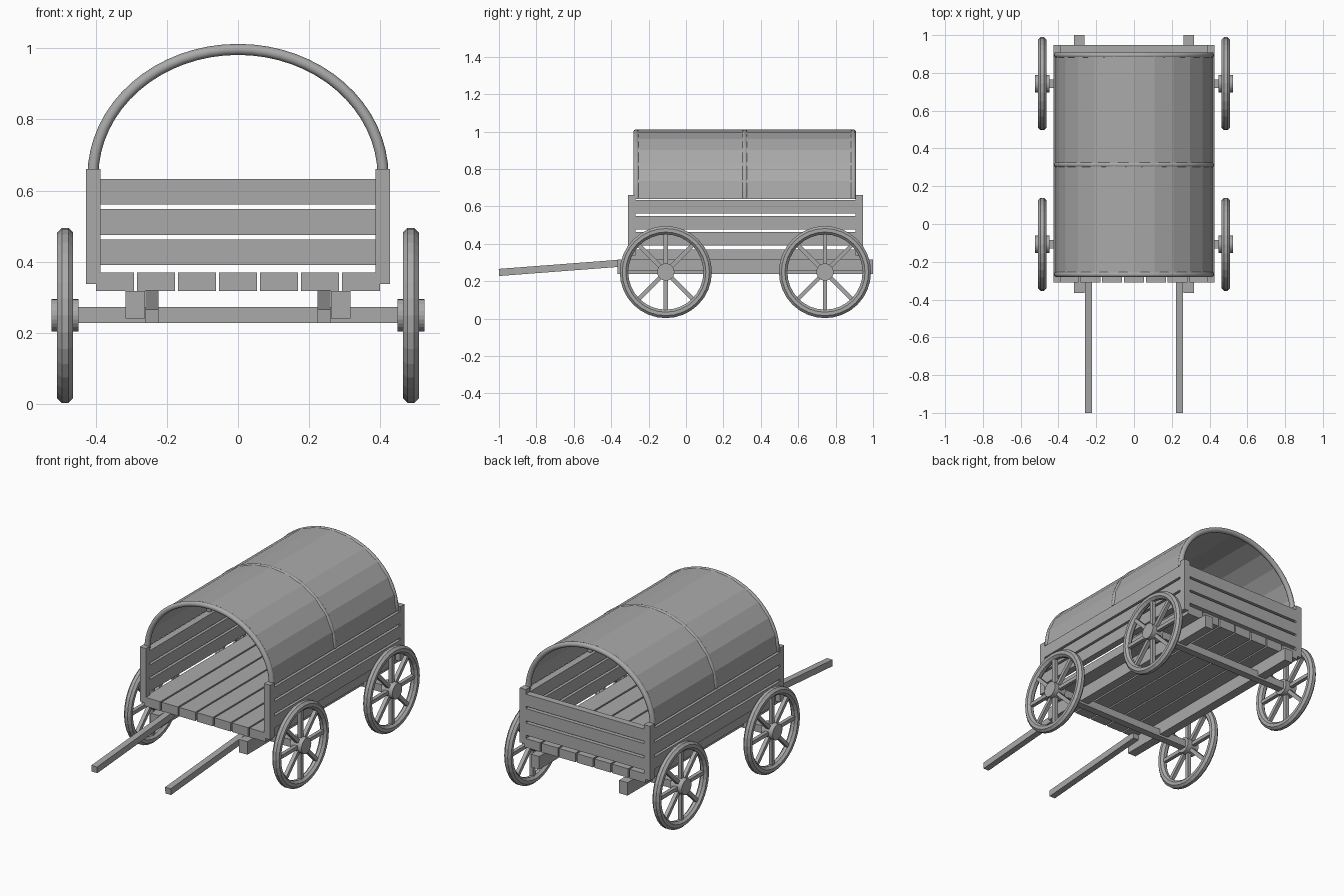
import bpy, bmesh, math
from mathutils import Matrix, Vector

if "Cube" in bpy.data.objects:
    bpy.data.objects.remove(bpy.data.objects["Cube"], do_unlink=True)

GREY = (0.4, 0.4, 0.4, 1.0)
mat = bpy.data.materials.new("plain_grey")
mat.use_nodes = True
mat.diffuse_color = GREY
mat.node_tree.nodes["Principled BSDF"].inputs["Base Color"].default_value = GREY


def finish(name, bm):
    """Turn a bmesh into a named, coloured object."""
    mesh = bpy.data.meshes.new(name)
    bm.to_mesh(mesh)
    bm.free()
    mesh.materials.append(mat)
    obj = bpy.data.objects.new(name, mesh)
    bpy.context.collection.objects.link(obj)
    return obj


def add_box(bm, lo, hi, turn=Matrix()):
    """Box between two corners, then transformed by turn."""
    lo, hi = Vector(lo), Vector(hi)
    m = turn @ Matrix.Translation((lo + hi) / 2) @ Matrix.Diagonal((*(hi - lo), 1))
    bmesh.ops.create_cube(bm, size=1, matrix=m)


def box(name, lo, hi, turn=Matrix()):
    bm = bmesh.new()
    add_box(bm, lo, hi, turn)
    return finish(name, bm)


def sweep(bm, rings, closed):
    """Skin a list of closed vertex rings."""
    vs = [[bm.verts.new(p) for p in ring] for ring in rings]
    n = len(vs[0])
    pairs = list(zip(vs, vs[1:])) + ([(vs[-1], vs[0])] if closed else [])
    for a, b in pairs:
        for j in range(n):
            k = (j + 1) % n
            bm.faces.new((a[j], a[k], b[k], b[j]))
    if not closed:
        bm.faces.new(vs[0])
        bm.faces.new(vs[-1])
    bmesh.ops.recalc_face_normals(bm, faces=bm.faces)


def arch(a, b, t):
    return Vector((a * math.cos(t), 0, ARCH_Z + b * math.sin(t)))


# Main dimensions
FRONT, BACK = -0.31, 0.947
SIDE, POST = 0.427, 0.04
FLOOR_LOW, FLOOR_TOP = 0.317, 0.37
ARCH_Z = 0.64
AXLES = {"front": -0.108, "back": 0.743}
HOOPS = {"front": -0.266, "middle": 0.314, "back": 0.894}
WHEEL_Z, WHEEL_X = 0.249, 0.486

# Floor planks
for i in range(7):
    x = (i - 3) * 0.1153
    box(f"floor_plank_{i + 1}", (x - 0.053, FRONT, FLOOR_LOW), (x + 0.053, BACK, FLOOR_TOP))

# Corner posts, side rails, bearers and shafts on both sides
for side, s in (("left", 1), ("right", -1)):
    def pair_box(name, x0, x1, y0, y1, z0, z1, turn=Matrix()):
        xs = sorted((s * x0, s * x1))
        return box(f"{side}_{name}", (xs[0], y0, z0), (xs[1], y1, z1), turn)

    inner = SIDE - POST
    pair_box("front_post", inner, SIDE, FRONT, FRONT + POST, 0.337, 0.66)
    pair_box("back_post", inner, SIDE, BACK - POST, BACK, 0.337, 0.66)
    for i in range(3):
        z = 0.39 + i * 0.0855
        pair_box(f"side_rail_{i + 1}", inner, SIDE, FRONT, BACK, z, z + 0.072)
    pair_box("bearer", 0.262, 0.317, -0.365, 1.0, 0.24, FLOOR_LOW)
    tilt = Matrix.Translation((0, -1, 0.247)) @ Matrix.Rotation(math.atan(0.076), 4, "X")
    pair_box("shaft", 0.223, 0.26, 0, 0.73, -0.019, 0.019, tilt)

# Tailgate rails
for i in range(3):
    z = 0.39 + i * 0.0855
    box(f"tailgate_rail_{i + 1}", (POST - SIDE, BACK - POST, z), (SIDE - POST, BACK, z + 0.072))


def wheel(name, x, y):
    """Rim, eight spokes and a hub, turning about the x axis."""
    bm = bmesh.new()
    rings = []
    for i in range(32):
        t = math.tau * i / 32
        ring = []
        for j in range(8):
            u = math.tau * (j + 0.5) / 8
            r = 0.2235 + 0.0245 * math.cos(u)
            ring.append((0.0245 * math.sin(u), r * math.cos(t), r * math.sin(t)))
        rings.append(ring)
    sweep(bm, rings, True)
    for i in range(8):
        add_box(bm, (-0.011, -0.011, 0.02), (0.011, 0.011, 0.215),
                Matrix.Rotation(math.tau * i / 8, 4, "X"))
    bmesh.ops.create_cone(bm, cap_ends=True, segments=24, radius1=0.046, radius2=0.046,
                          depth=0.076, matrix=Matrix.Rotation(math.pi / 2, 4, "Y"))
    finish(name, bm).location = (x, y, WHEEL_Z)


# Axles and wheels
for end, y in AXLES.items():
    box(f"{end}_axle", (-WHEEL_X, y - 0.022, 0.227), (WHEEL_X, y + 0.022, 0.272))
    wheel(f"{end}_left_wheel", WHEEL_X, y)
    wheel(f"{end}_right_wheel", -WHEEL_X, y)

# Round hoops that hold the cover
for place, y in HOOPS.items():
    bm = bmesh.new()
    rings = []
    for i in range(33):
        t = math.pi * i / 32
        centre = arch(0.408, 0.357, t)
        out = Vector((math.cos(t) / 0.408, 0, math.sin(t) / 0.357)).normalized()
        rings.append([centre + 0.0155 * (out * math.cos(u) + Vector((0, y / 0.0155 + math.sin(u), 0)))
                      for u in (math.tau * j / 10 for j in range(10))])
    sweep(bm, rings, False)
    hoop = finish(f"{place}_hoop", bm)
    hoop.data.shade_smooth()
    hoop.data.set_sharp_from_angle(angle=math.radians(40))

# Faceted cover sheet
bm = bmesh.new()
rows = []
for i in range(13):
    p = arch(0.419, 0.37, math.pi * i / 12)
    rows.append([bm.verts.new((p.x, y, p.z)) for y in (HOOPS["front"], HOOPS["back"])])
for a, b in zip(rows, rows[1:]):
    bm.faces.new((a[0], b[0], b[1], a[1]))
bmesh.ops.recalc_face_normals(bm, faces=bm.faces)
finish("cover", bm)
